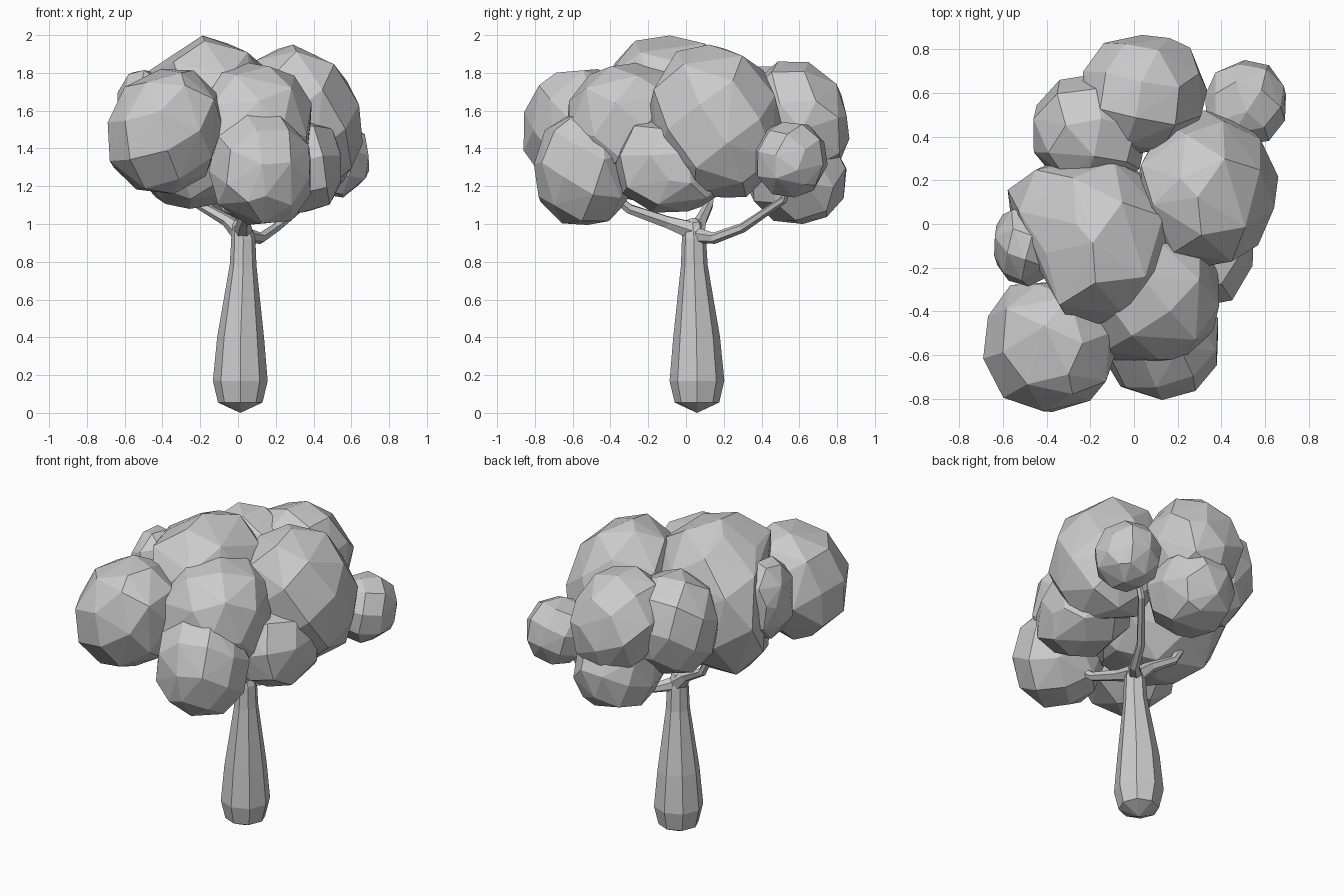
import bpy, bmesh, math, random
from mathutils import Vector, Euler

if "Cube" in bpy.data.objects:
    bpy.data.objects.remove(bpy.data.objects["Cube"])

random.seed(11)
grey = bpy.data.materials.new("plain_grey")
grey.diffuse_color = (0.6, 0.6, 0.6, 1)
grey.use_nodes = True
grey.node_tree.nodes["Principled BSDF"].inputs["Base Color"].default_value = grey.diffuse_color


def finish(bm, name):
    bmesh.ops.recalc_face_normals(bm, faces=bm.faces)
    me = bpy.data.meshes.new(name)
    bm.to_mesh(me)
    bm.free()
    me.materials.append(grey)
    ob = bpy.data.objects.new(name, me)
    bpy.context.collection.objects.link(ob)
    return ob


def tube(name, path, radii, sides, tip=None):
    """Loft of polygon rings along a path, optionally with a pointed start."""
    bm = bmesh.new()
    pts = [Vector(p) for p in path]
    rings = []
    for i, p in enumerate(pts):
        d = pts[min(i + 1, len(pts) - 1)] - pts[max(i - 1, 0)]
        q = Vector((0, 0, 1)).rotation_difference(d.normalized())
        rings.append([bm.verts.new(p + q @ Vector((
            radii[i] * math.cos(2 * math.pi * k / sides),
            radii[i] * math.sin(2 * math.pi * k / sides), 0)))
            for k in range(sides)])
    for a, b in zip(rings, rings[1:]):
        for k in range(sides):
            n = (k + 1) % sides
            bm.faces.new((a[k], a[n], b[n], b[k]))
    if tip:
        t = bm.verts.new(tip)
        for k in range(sides):
            bm.faces.new((t, rings[0][(k + 1) % sides], rings[0][k]))
    else:
        bm.faces.new(rings[0])
    bm.faces.new(rings[-1])
    return finish(bm, name)


def clump(name, centre, half, power=2.3, lean=(0, 0), peak=False, planes=(), n=34):
    """Faceted convex ball fitted to half sizes; lean shifts its top, planes flatten sides."""
    rot = Euler([0 if peak else random.uniform(0, 6.28) for _ in range(3)]).to_matrix()
    pts = []
    for i in range(n):
        z = 1 - 2 * i / (n - 1)
        a, r = i * 2.39996, math.sqrt(max(0, 1 - z * z))
        v = rot @ Vector((r * math.cos(a), r * math.sin(a), z))
        v /= sum(abs(c) ** power for c in v) ** (1 / power)
        v *= random.uniform(0.97, 1.03)
        pts.append(v + Vector((lean[0] * v.z, lean[1] * v.z, 0)))
    for ax in range(3):
        lo, hi = min(p[ax] for p in pts), max(p[ax] for p in pts)
        for p in pts:
            p[ax] = centre[ax] + half[ax] * (2 * (p[ax] - lo) / (hi - lo) - 1)
    for normal, off in planes:
        nv = Vector(normal).normalized()
        for p in pts:
            p -= nv * max(0, p.dot(nv) - off)
    bm = bmesh.new()
    for p in pts:
        bm.verts.new(p)
    bmesh.ops.convex_hull(bm, input=bm.verts)
    bmesh.ops.delete(bm, geom=[v for v in bm.verts if not v.link_faces], context='VERTS')
    return finish(bm, name)


# trunk: x, y, z, radius
prof = [(0.012, 0.058, 0.055, 0.118), (0.012, 0.058, 0.17, 0.145), (0.014, 0.056, 0.4, 0.124),
        (0.027, 0.044, 0.78, 0.071), (0.028, 0.042, 0.92, 0.064), (0.015, 0.035, 1.0, 0.05), (0.01, 0.03, 1.025, 0.025)]
tube("trunk", [p[:3] for p in prof], [p[3] for p in prof], 8, (0.012, 0.058, 0))

# branches
tube("back_branch", [(0.03, 0.05, 0.94), (0.12, 0.15, 0.925), (0.2, 0.3, 0.98), (0.38, 0.52, 1.13), (0.44, 0.55, 1.25)],
     [0.045, 0.03, 0.026, 0.021, 0.02], 6)
tube("left_branch", [(0.02, 0.05, 0.95), (-0.06, 0.08, 1.02), (-0.2, 0.12, 1.1), (-0.28, 0.14, 1.25)],
     [0.055, 0.033, 0.026, 0.022], 6)
tube("front_branch", [(0.025, 0.05, 0.96), (0.03, -0.1, 1.01), (0.06, -0.3, 1.08), (0.1, -0.45, 1.2)],
     [0.055, 0.035, 0.028, 0.022], 6)

# foliage clumps: centre, half sizes, squareness, lean
clumps = {
    "front_left": ((-0.385, -0.56, 1.49), (0.305, 0.30, 0.33), 2.3, (0.1, 0)),
    "front_low": ((0.115, -0.54, 1.295), (0.27, 0.265, 0.30), 2.2, (0, 0)),
    "front_middle": ((0.075, -0.335, 1.53), (0.315, 0.305, 0.325), 2.4, (0, 0.1)),
    "back_top": ((0.05, 0.59, 1.55), (0.285, 0.275, 0.31), 2.15, (-0.08, -0.12)),
    "back_left": ((-0.2, 0.42, 1.53), (0.26, 0.265, 0.305), 2.3, (0, 0)),
    "back_low": ((0.065, 0.59, 1.25), (0.25, 0.26, 0.25), 2.3, (0, 0)),
    "right_low": ((0.315, -0.07, 1.31), (0.23, 0.305, 0.25), 2.5, (0, 0)),
    "back_right_small": ((0.51, 0.555, 1.34), (0.185, 0.195, 0.2), 2.2, (0, 0)),
    "left_small": ((-0.5, -0.1, 1.575), (0.14, 0.185, 0.24), 2.4, (0, 0)),
}
for name, (c, h, power, lean) in clumps.items():
    clump("foliage_" + name, c, h, power, lean)
clump("foliage_right", (0.335, 0.16, 1.545), (0.325, 0.36, 0.405), 2.2, (-0.12, -0.1), peak=True)
# the crown slopes off left, right and towards the front left
clump("foliage_crown", (-0.225, -0.09, 1.54), (0.395, 0.395, 0.46), 2.45, (0.08, 0), peak=True, n=40,
      planes=[((-.87, -.49, 0), .48), ((-.55, 0, .83), 1.77), ((.4, 0, .9), 1.765)])
